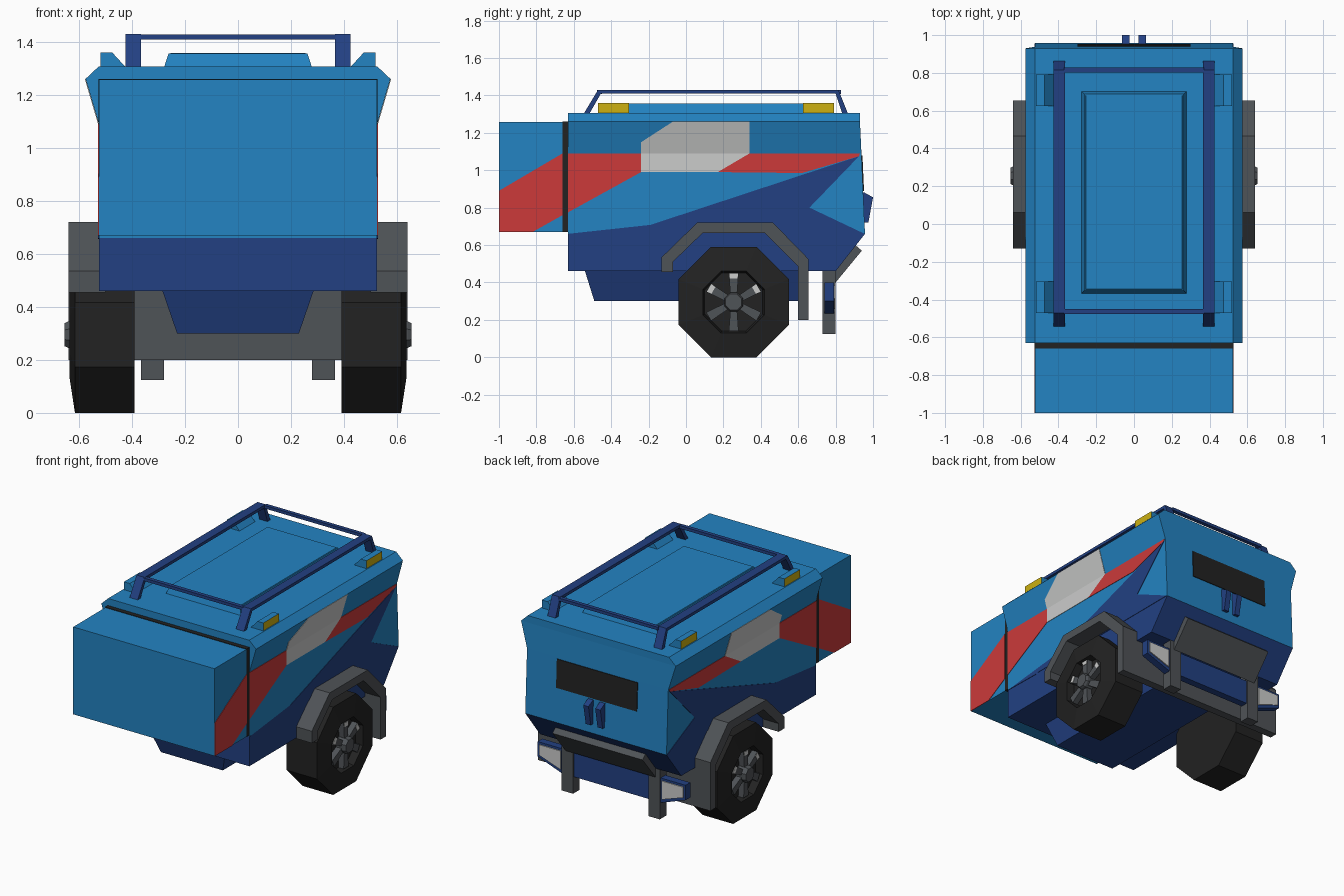
import bpy, bmesh, math
from mathutils import Vector

if "Cube" in bpy.data.objects:
    bpy.data.objects.remove(bpy.data.objects["Cube"])


def mat(name, r, g, b):
    lin = [(c / 255 / 12.92) if c < 11 else ((c / 255 + 0.055) / 1.055) ** 2.4 for c in (r, g, b)]
    m = bpy.data.materials.new(name)
    m.diffuse_color = (*lin, 1)
    m.use_nodes = True
    m.node_tree.nodes["Principled BSDF"].inputs["Base Color"].default_value = m.diffuse_color
    return m


BLUE = mat("light_blue", 35, 131, 194)
NAVY = mat("dark_blue", 34, 64, 130)
RED = mat("red", 204, 58, 58)
WHITE = mat("pale_grey", 203, 204, 203)
GREY = mat("dark_grey", 79, 83, 87)
BLACK = mat("black", 34, 34, 34)
YELLOW = mat("yellow", 204, 176, 18)


def loft(name, rings, *mats, rule=None):
    """Closed solid through matching rings of points; rule picks a material per face."""
    bm = bmesh.new()
    vs = [[bm.verts.new(p) for p in r] for r in rings]
    n = len(rings[0])
    bm.faces.new(vs[0])
    bm.faces.new(vs[-1])
    for a, b in zip(vs, vs[1:]):
        for i in range(n):
            j = (i + 1) % n
            bm.faces.new((a[i], a[j], b[j], b[i]))
    bmesh.ops.recalc_face_normals(bm, faces=bm.faces[:])
    if rule:
        for f in bm.faces:
            f.material_index = rule(f)
    me = bpy.data.meshes.new(name)
    bm.to_mesh(me)
    bm.free()
    for m in mats:
        me.materials.append(m)
    ob = bpy.data.objects.new(name, me)
    bpy.context.collection.objects.link(ob)
    return ob


def prism_x(name, pts, x0, x1, *mats, rule=None):
    return loft(name, [[(x, y, z) for y, z in pts] for x in (x0, x1)], *mats, rule=rule)


def prism_y(name, pts, y0, y1, *mats, rule=None):
    return loft(name, [[(x, y, z) for x, z in pts] for y in (y0, y1)], *mats, rule=rule)


def box(name, x0, x1, y0, y1, z0, z1, m):
    return prism_x(name, [(y0, z0), (y1, z0), (y1, z1), (y0, z1)], x0, x1, m)


def rect(hx, y0, y1, z):
    return [(-hx, y0, z), (hx, y0, z), (hx, y1, z), (-hx, y1, z)]


# main body, dark below the waist
levels = [(.46, .525, .80), (.66, .525, .957), (1.09, .525, .938), (1.26, .575, .93), (1.307, .525, .93)]
loft("body", [rect(hx, -.63, yb, z) for z, hx, yb in levels], BLUE, NAVY,
     rule=lambda f: 1 if f.calc_center_median().z < .65 else 0)

# front compartment and seal
box("front_box", -.525, .525, -1, -.66, .67, 1.257, BLUE)
box("seal", -.527, .527, -.66, -.63, .67, 1.26, BLACK)

# lower chassis
loft("chassis", [rect(.23, -.49, .60, .30), rect(.285, -.54, .62, .46)], NAVY)

# raised roof panel
loft("roof_panel", [rect(.28, -.37, .705, 1.30), rect(.262, -.352, .687, 1.355)], BLUE)
loft("roof_inset_border", [rect(.262, -.352, .687, 1.34), rect(.255, -.345, .68, 1.357)], BLUE)


# painted side stripes, following the flare of the upper side
def side_x(z):
    return .525 + max(0, (z - 1.09) / .17 * .05)


def paint(name, pts, m):
    for s, tag in ((1, "right"), (-1, "left")):
        loft(f"{name}_{tag}", [[(s * (side_x(z) + d), y, z) for y, z in pts] for d in (-.002, .003)], m)


paint("navy_wedge", [(-.63, .66), (.955, .66), (.66, .80), (.925, 1.075), (-.35, .655)], NAVY)
paint("front_stripe", [(-1, .67), (-.82, .67), (-.66, .76), (-.66, 1.09), (-1, .89)], RED)
paint("middle_stripe", [(-.63, .775), (-.24, .99), (-.24, 1.09), (-.63, 1.09)], RED)
paint("rear_stripe", [(.17, .99), (.62, .985), (.925, 1.075), (.93, 1.09), (.34, 1.09)], RED)
paint("pale_patch_lower", [(-.24, .99), (.17, .99), (.34, 1.09), (-.24, 1.09)], WHITE)
paint("pale_patch_upper", [(-.24, 1.09), (.34, 1.09), (.34, 1.26), (-.07, 1.26), (-.24, 1.15)], WHITE)

# roof rack
RAIL = [(-.545, 1.305), (-.47, 1.43), (.815, 1.43), (.865, 1.305),
        (.835, 1.305), (.80, 1.41), (-.455, 1.41), (-.515, 1.305)]
for y in (-.463, .815):
    box("rack_crossbar", -.37, .37, y - .013, y + .013, 1.408, 1.428, NAVY)

# fender outline: outer arc then inner arc
FENDER = [(-.13, .455), (-.13, .535), (.06, .72), (.465, .72), (.655, .525), (.655, .20),
          (.60, .20), (.60, .485), (.42, .665), (.09, .665), (-.07, .51), (-.07, .455)]
WY, WZ = .255, .295


def octagon(x, apothem):
    r = apothem / math.cos(math.pi / 8)
    return [(x, WY + r * math.cos(math.pi / 8 + k * math.pi / 4),
             WZ + r * math.sin(math.pi / 8 + k * math.pi / 4)) for k in range(8)]


def radial(angle, r0, r1, w0, w1):
    d = Vector((math.cos(angle), math.sin(angle)))
    n = Vector((-d.y, d.x))
    c = Vector((WY, WZ))
    return [tuple(c + d * r + n * w) for r, w in ((r0, -w0), (r1, -w1), (r1, w1), (r0, w0))]


for s, tag in ((1, "right"), (-1, "left")):
    prism_x(f"rack_rail_{tag}", RAIL, s * .365, s * .425, NAVY)
    prism_x(f"fender_{tag}", FENDER, s * .50, s * .64, GREY)
    # wheel: tyre with recessed centre, spokes and hub
    loft(f"tyre_{tag}", [octagon(s * x, a) for x, a in
                         ((.39, .295), (.615, .295), (.635, .165), (.585, .155))], BLACK)
    for k in range(6):
        a = math.radians(90 + 60 * k)
        prism_x(f"spoke_{tag}", radial(a, .03, .155, .017, .026), s * .58, s * .625, GREY)
        if math.sin(a) > 0:
            prism_x(f"spoke_tip_{tag}", radial(a, .125, .152, .02, .024), s * .62, s * .628, WHITE)
    loft(f"hub_{tag}", [octagon(s * x, a) for x, a in ((.58, .05), (.64, .05), (.655, .043))], GREY)
    # roof lamps: wedges with a yellow outer face
    for y in (-.388, .708):
        prism_y(f"roof_lamp_{tag}", [(s * .42, 1.30), (s * .475, 1.36), (s * .518, 1.36), (s * .518, 1.30)],
                y - .083, y + .083, BLUE, YELLOW, rule=lambda f: 1 if abs(f.normal.x) > .95 else 0)
    # rear posts, lights and latches
    px = sorted((s * .28, s * .365))
    box(f"rear_post_{tag}", *px, .73, .80, .125, .47, GREY)
    prism_y(f"rear_light_{tag}", [(s * .375, .385), (s * .375, .26), (s * .535, .315), (s * .535, .385)],
            .788, .797, WHITE)
    prism_x(f"latch_{tag}", [(.94, .88), (.955, .88), (1.0, .855), (.975, .72), (.94, .72)],
            s * .025, s * .063, NAVY)

# rear crossmember, light bar and angled step
box("crossmember", -.53, .53, .60, .655, .20, .47, GREY)
prism_y("light_bar", [(-.55, .40), (-.55, .30), (-.37, .235), (.37, .235), (.55, .30), (.55, .40)],
        .74, .79, NAVY)
prism_x("rear_step", [(.80, .40), (.94, .57), (.905, .60), (.76, .45)], -.335, .335, GREY)

# dark rear panel
loft("rear_panel", [[(x, .938 + d + (1.09 - z) * .044, z) for x, z in
                     ((-.3, .89), (.3, .89), (.3, 1.08), (-.3, 1.08))] for d in (-.003, .005)], BLACK)
